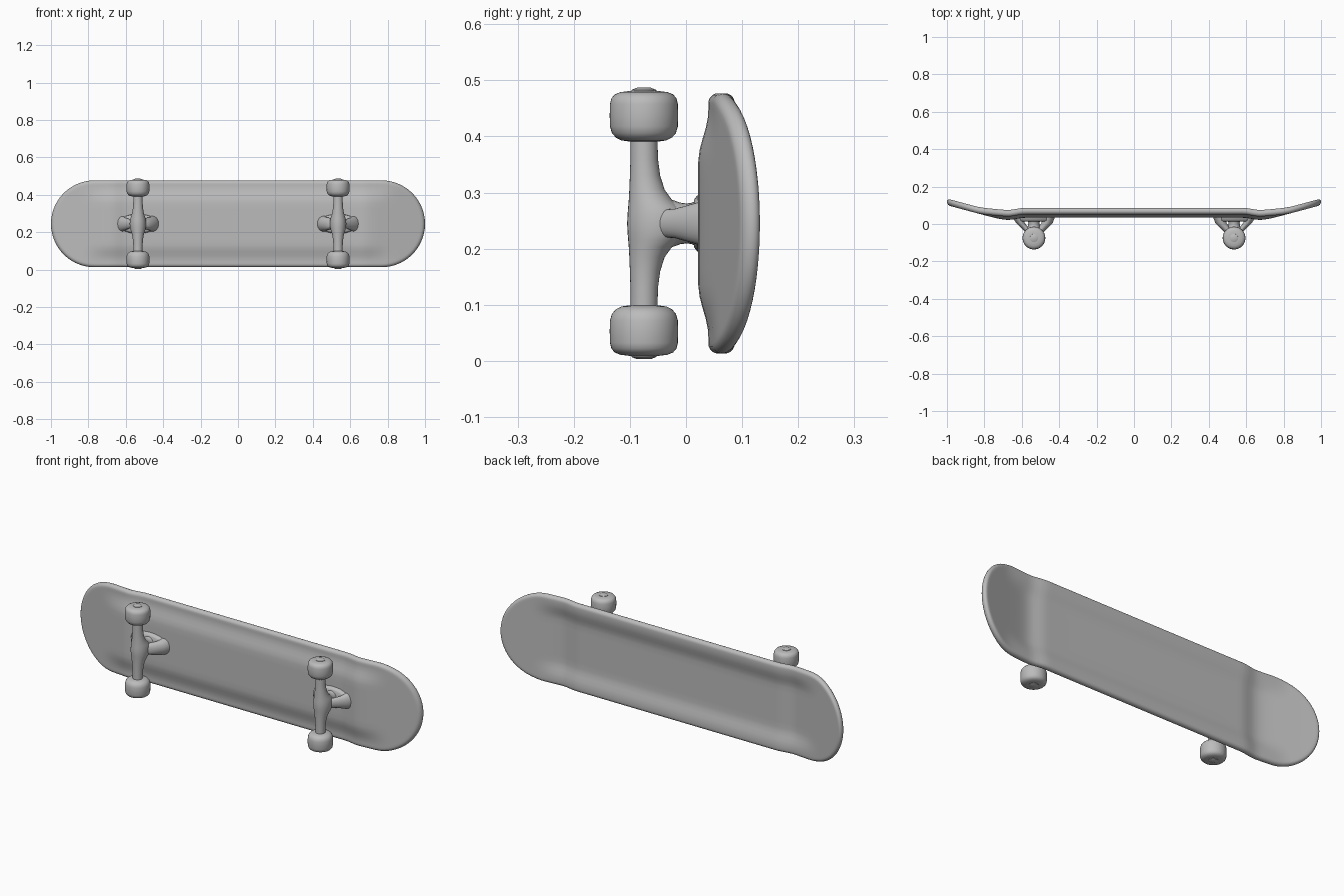
import bpy, bmesh, math

old = bpy.data.objects.get("Cube")
if old:
    bpy.data.objects.remove(old, do_unlink=True)

GREY = (0.50, 0.50, 0.50, 1.0)
mat = bpy.data.materials.new("plain grey")
mat.use_nodes = True
mat.diffuse_color = GREY
bsdf = mat.node_tree.nodes["Principled BSDF"]
bsdf.inputs["Base Color"].default_value = GREY
bsdf.inputs["Roughness"].default_value = 0.6

MID = 0.245      # height of the board's long centre line
AXLE_X = 0.535   # truck distance from the middle
AXLE_Y = -0.075


def finish(name, bm):
    bmesh.ops.remove_doubles(bm, verts=bm.verts, dist=1e-5)
    bmesh.ops.recalc_face_normals(bm, faces=bm.faces)
    for f in bm.faces:
        f.smooth = True
    me = bpy.data.meshes.new(name)
    bm.to_mesh(me)
    bm.free()
    me.materials.append(mat)
    ob = bpy.data.objects.new(name, me)
    bpy.context.collection.objects.link(ob)
    return ob


def bridge(bm, rings, closed):
    """Quads between neighbouring rings of vertices."""
    for a, b in zip(rings, rings[1:]):
        n = len(a)
        for i in range(n if closed else n - 1):
            j = (i + 1) % n
            bm.faces.new((a[i], a[j], b[j], b[i]))


def loft(name, axis, sections, sides=32):
    """Ellipses along 'y' or 'z'; section = (position, cx, c2, rx, r2)."""
    bm = bmesh.new()
    rings = []
    for t, cx, c2, rx, r2 in sections:
        ring = []
        for i in range(sides):
            a = math.tau * i / sides
            x, o = cx + rx * math.cos(a), c2 + r2 * math.sin(a)
            ring.append(bm.verts.new((x, o, t) if axis == 'z' else (x, t, o)))
        rings.append(ring)
    bridge(bm, rings, True)
    bm.faces.new(rings[0])
    bm.faces.new(rings[-1])
    return finish(name, bm)


def smooth(a, b, x):
    t = min(1, max(0, (x - a) / (b - a)))
    return t * t * (3 - 2 * t)


# Deck: rounded section swept around a stadium, then bent into kicks and concave
R, T = 0.232, 0.0175
SPINE = 1.0 - R


def deck_y(x, z):
    ax = abs(x)
    base = 0.051 - 0.014 * smooth(0.58, 0.68, ax)
    k = ax - 0.70
    kick = 0.27 * 0.5 * (k + math.sqrt(k * k + 0.0012))  # soft bend, then straight
    kick *= smooth(0.45, 0.72, ax)
    lip = 0.018 * smooth(0.11, 0.20, abs(z)) * (1 - smooth(0.68, 0.85, ax))
    return base + kick + lip


def make_deck():
    flat = [0, 0.04, 0.08, 0.11, 0.13, 0.15, 0.17, 0.19, 0.205]
    rim = [math.radians(90 - 180 * i / 10) for i in range(11)]
    profile = [(r, T) for r in flat]
    profile += [(R - T + T * math.cos(a), T * math.sin(a)) for a in rim]
    profile += [(r, -T) for r in reversed(flat)]
    n, m = 64, 28
    xs = [SPINE - 2 * SPINE * i / n for i in range(n)]
    arc = [math.pi * i / m for i in range(m)]
    spokes = [(x, 0, 1) for x in xs]
    spokes += [(-SPINE, -math.sin(a), math.cos(a)) for a in arc]
    spokes += [(-x, 0, -1) for x in xs]
    spokes += [(SPINE, math.sin(a), -math.cos(a)) for a in arc]
    bm = bmesh.new()
    rings = []
    for r, dy in profile:
        ring = []
        for cx, ux, uz in spokes:
            x, z = cx + r * ux, r * uz
            ring.append(bm.verts.new((x, deck_y(x, z) + dy, MID + z)))
        rings.append(ring)
    bridge(bm, rings, True)
    finish("deck", bm)


make_deck()

# Hanger half shape: offset from centre line, half width, front y, back y
HANGER = [(0.0, 0.044, -0.105, 0.002), (0.018, 0.043, -0.104, -0.001),
          (0.030, 0.040, -0.103, -0.010), (0.042, 0.036, -0.102, -0.025),
          (0.060, 0.031, -0.101, -0.038), (0.085, 0.027, -0.100, -0.046),
          (0.115, 0.025, -0.099, -0.050), (0.160, 0.024, -0.099, -0.051)]
# Wheel: offset from centre line, radius
WHEEL = [(0.146, 0.026), (0.148, 0.040), (0.153, 0.050), (0.161, 0.057),
         (0.173, 0.0605), (0.192, 0.061), (0.213, 0.0605), (0.223, 0.058),
         (0.230, 0.052), (0.234, 0.042), (0.236, 0.026)]

for side, end in ((-1, "right"), (1, "left")):
    cx = side * AXLE_X

    # Hanger, thick in the middle and tapering towards both wheels
    half = [(o, cx, (f + b) / 2, w, (b - f) / 2) for o, w, f, b in HANGER]
    sections = [(MID - s[0],) + s[1:] for s in reversed(half)]
    sections += [(MID + s[0],) + s[1:] for s in half[1:]]
    loft(f"{end}_truck_hanger", 'z', sections)

    # Wheels and axle nuts
    for up, label in ((-1, "lower"), (1, "upper")):
        loft(f"{end}_{label}_wheel", 'z',
             [(MID + up * o, cx, AXLE_Y, r, r) for o, r in WHEEL], 40)
        loft(f"{end}_{label}_axle_nut", 'z',
             [(MID + up * o, cx, AXLE_Y, r, r)
              for o, r in ((0.225, 0.024), (0.238, 0.022), (0.242, 0.012))], 16)

    # Base plate against the deck
    loft(f"{end}_base_plate", 'y',
         [(0.014, cx, MID, 0.094, 0.042), (0.020, cx, MID, 0.104, 0.050),
          (0.040, cx, MID, 0.108, 0.054)])

    # Kingpin strut (towards the middle), pivot strut (towards the end), centre post
    loft(f"{end}_kingpin_strut", 'y',
         [(-0.050, cx - side * 0.022, MID, 0.022, 0.026),
          (-0.020, cx - side * 0.048, MID, 0.028, 0.032),
          (0.005, cx - side * 0.070, MID, 0.030, 0.036),
          (0.036, cx - side * 0.078, MID, 0.034, 0.042)], 24)
    loft(f"{end}_pivot_strut", 'y',
         [(-0.050, cx + side * 0.020, MID, 0.020, 0.024),
          (-0.020, cx + side * 0.048, MID, 0.020, 0.026),
          (0.005, cx + side * 0.072, MID, 0.023, 0.033),
          (0.036, cx + side * 0.086, MID, 0.030, 0.042)], 24)
    loft(f"{end}_centre_post", 'y',
         [(-0.030, cx, MID, 0.036, 0.044), (-0.010, cx, MID, 0.032, 0.037),
          (0.006, cx, MID, 0.030, 0.035), (0.030, cx, MID, 0.036, 0.046)], 24)

# Keep crisp edges on the small parts
bpy.ops.object.select_all(action='DESELECT')
for ob in bpy.context.collection.objects:
    if ob.type == 'MESH' and mat.name in ob.data.materials:
        ob.select_set(True)
        bpy.context.view_layer.objects.active = ob
bpy.ops.object.shade_smooth_by_angle(angle=math.radians(45))
